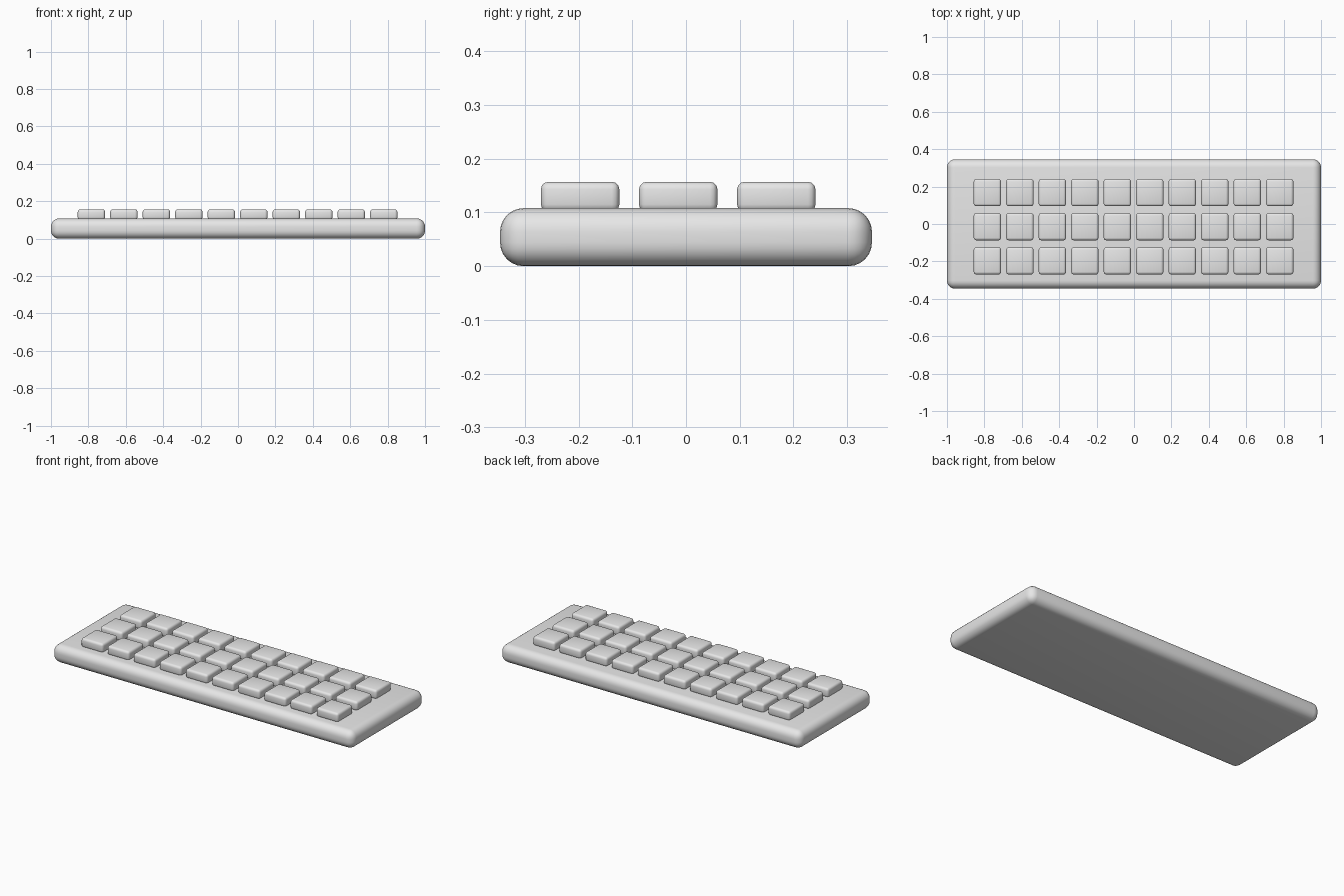
import bpy

cube = bpy.data.objects.get("Cube")
if cube:
    bpy.data.objects.remove(cube, do_unlink=True)

# Single light grey plastic
grey = bpy.data.materials.new("light_grey")
grey.use_nodes = True
grey.diffuse_color = (0.8, 0.8, 0.8, 1)
grey.node_tree.nodes["Principled BSDF"].inputs["Base Color"].default_value = (0.8, 0.8, 0.8, 1)


def rounded_box(name, center, size, radius, segments):
    """Box with all edges rounded and smooth shaded."""
    bpy.ops.mesh.primitive_cube_add(size=1, location=center)
    obj = bpy.context.object
    obj.name = name
    obj.scale = size
    bpy.ops.object.transform_apply(location=False, rotation=False, scale=True)
    bevel = obj.modifiers.new("rounding", 'BEVEL')
    bevel.width = radius
    bevel.segments = segments
    bevel.limit_method = 'ANGLE'
    bpy.ops.object.modifier_apply(modifier=bevel.name)
    bpy.ops.object.shade_smooth_by_angle()
    obj.data.materials.append(grey)
    return obj


# Keyboard body
rounded_box("body", (0, 0, 0.054), (2.0, 0.692, 0.108), 0.044, 6)

# Three rows of ten keys, sunk slightly into the body
COLUMNS, PITCH_X, FIRST_X = 10, 0.1737, -0.784
ROWS, PITCH_Y, FIRST_Y = 3, 0.1825, -0.197
for row in range(ROWS):
    for col in range(COLUMNS):
        rounded_box(f"key_row{row + 1}_{col + 1}",
                    (FIRST_X + col * PITCH_X, FIRST_Y + row * PITCH_Y, 0.129),
                    (0.146, 0.146, 0.056), 0.014, 3)
